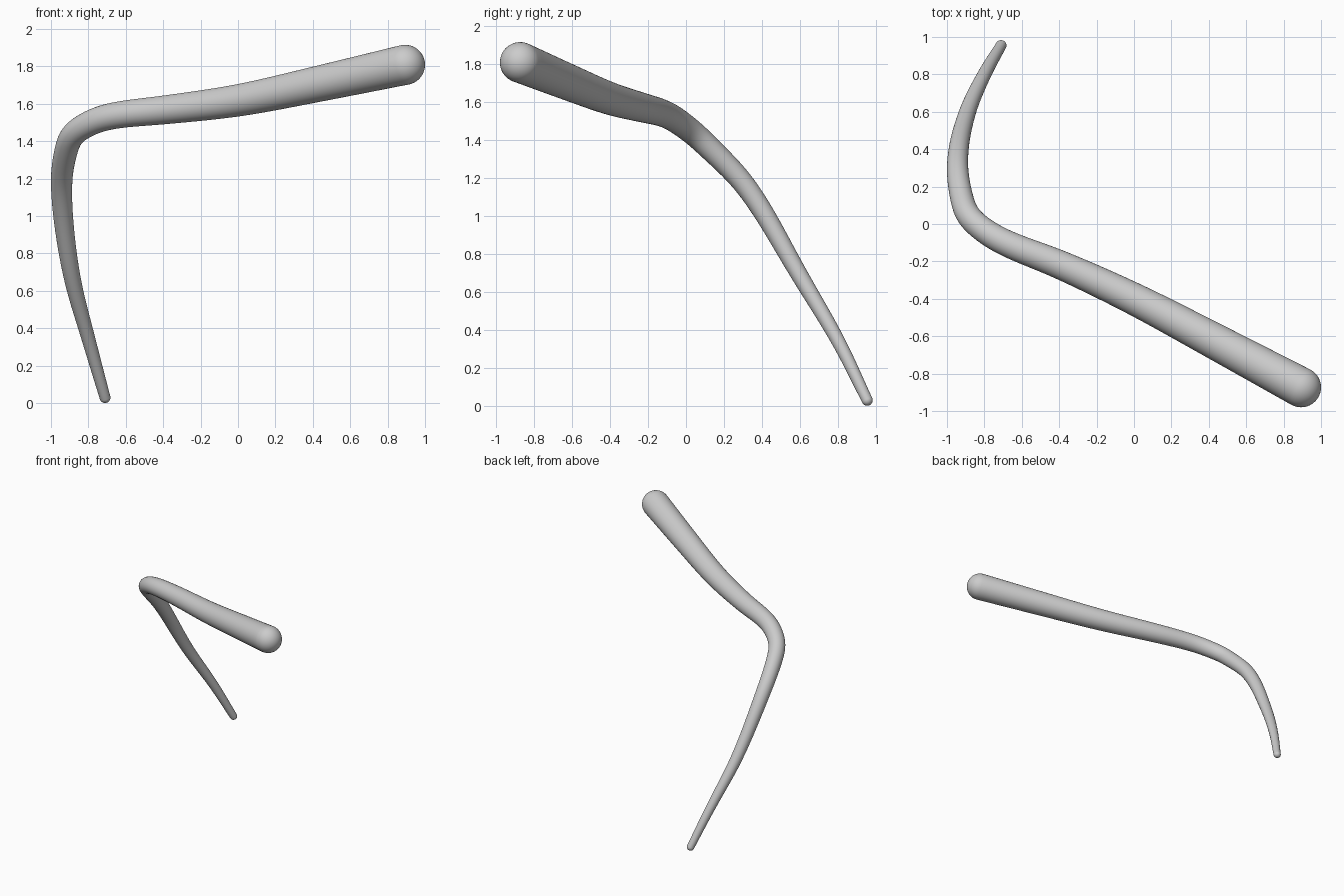
import bpy, bmesh, math
from mathutils import Vector
from mathutils.geometry import interpolate_bezier

if "Cube" in bpy.data.objects:
    bpy.data.objects.remove(bpy.data.objects["Cube"])

SIDES = 48
R0, R1 = 0.107, 0.029   # thick and thin end radii

# Centre line, thick end to thin end
path = [Vector(p) for p in [
    (0.893, -0.873, 1.808), (0.40, -0.61, 1.70), (0.0, -0.40, 1.617),
    (-0.40, -0.215, 1.566), (-0.69, -0.10, 1.532), (-0.845, 0.0, 1.467),
    (-0.91, 0.095, 1.385), (-0.945, 0.33, 1.14), (-0.893, 0.593, 0.695),
    (-0.80, 0.80, 0.345), (-0.711, 0.954, 0.029)]]


def smooth_path(pts, steps=12):
    n = len(pts)
    tan = []
    for i in range(n):
        a, b = pts[max(i - 1, 0)], pts[min(i + 1, n - 1)]
        tan.append((b - a).normalized())
    out = []
    for i in range(n - 1):
        h = (pts[i + 1] - pts[i]).length / 3
        seg = interpolate_bezier(pts[i], pts[i] + tan[i] * h,
                                 pts[i + 1] - tan[i + 1] * h, pts[i + 1], steps + 1)
        out += seg[:-1]
    out.append(pts[-1])
    for _ in range(12):
        out = [out[0]] + [(out[i - 1] + 2 * out[i] + out[i + 1]) / 4
                          for i in range(1, len(out) - 1)] + [out[-1]]
    return out


line = smooth_path(path)
tangents = [(line[min(i + 1, len(line) - 1)] - line[max(i - 1, 0)]).normalized()
            for i in range(len(line))]
dist = [0.0]
for a, b in zip(line, line[1:]):
    dist.append(dist[-1] + (b - a).length)

# Stations: (centre, tangent, radius), with rounded ends
CAP = 10
stations = []
for k in range(1, CAP):
    a = math.pi / 2 * k / CAP
    stations.append((line[0] - tangents[0] * R0 * math.cos(a), tangents[0], R0 * math.sin(a)))
for p, t, d in zip(line, tangents, dist):
    stations.append((p, t, R0 + (R1 - R0) * d / dist[-1]))
for k in range(1, CAP):
    a = math.pi / 2 * k / CAP
    stations.append((line[-1] + tangents[-1] * R1 * math.sin(a), tangents[-1], R1 * math.cos(a)))

# Tapered tube swept along the line
bm = bmesh.new()
side = tangents[0].orthogonal().normalized()
rings = []
for c, t, r in stations:
    side = (side - t * side.dot(t)).normalized()
    up = t.cross(side)
    rings.append([bm.verts.new(c + (side * math.cos(w) + up * math.sin(w)) * r)
                  for w in (2 * math.pi * j / SIDES for j in range(SIDES))])
for a, b in zip(rings, rings[1:]):
    for j in range(SIDES):
        k = (j + 1) % SIDES
        bm.faces.new((a[j], a[k], b[k], b[j]))
start = bm.verts.new(line[0] - tangents[0] * R0)
end = bm.verts.new(line[-1] + tangents[-1] * R1)
for j in range(SIDES):
    k = (j + 1) % SIDES
    bm.faces.new((start, rings[0][k], rings[0][j]))
    bm.faces.new((end, rings[-1][j], rings[-1][k]))
bmesh.ops.recalc_face_normals(bm, faces=bm.faces)
for f in bm.faces:
    f.smooth = True

mesh = bpy.data.meshes.new("tapered_rod")
bm.to_mesh(mesh)
bm.free()
rod = bpy.data.objects.new("tapered_rod", mesh)
bpy.context.collection.objects.link(rod)
